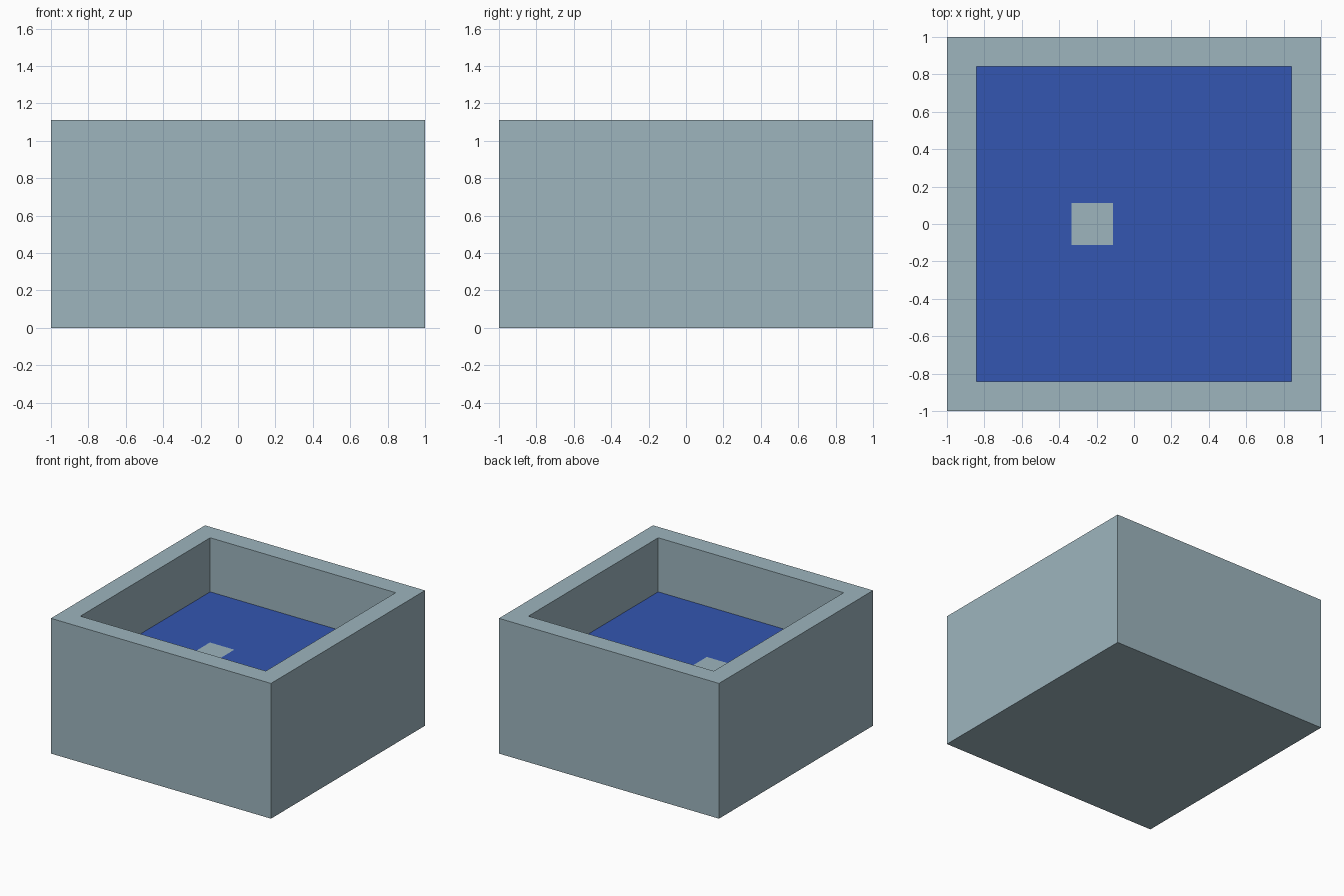
import bpy
import bmesh
from mathutils import Vector

cube = bpy.data.objects.get("Cube")
if cube:
    bpy.data.objects.remove(cube, do_unlink=True)

U = 1 / 9  # modelling unit: the block is 18 x 18 x 10 units


def make_material(name, rgb):
    mat = bpy.data.materials.new(name)
    mat.use_nodes = True
    color = (*rgb, 1)
    mat.diffuse_color = color
    mat.node_tree.nodes["Principled BSDF"].inputs["Base Color"].default_value = color
    return mat


stone = make_material("pale blue grey", (0.337, 0.462, 0.515))
blue = make_material("deep blue", (0.033, 0.093, 0.44))

# Solid block
bm = bmesh.new()
bmesh.ops.create_cube(bm, size=1)
bmesh.ops.scale(bm, vec=(18 * U, 18 * U, 10 * U), verts=bm.verts)
bmesh.ops.translate(bm, vec=(0, 0, 5 * U), verts=bm.verts)

# Square recess: inset the top for the rim, then sink its middle
top = max(bm.faces, key=lambda f: f.calc_center_median().z)
bmesh.ops.inset_region(bm, faces=[top], thickness=2 * U)
ring = list(top.edges)
bmesh.ops.delete(bm, geom=[top], context='FACES_ONLY')
walls = bmesh.ops.extrude_edge_only(bm, edges=ring)["geom"]
bottom_verts = [g for g in walls if isinstance(g, bmesh.types.BMVert)]
bottom_edges = [g for g in walls if isinstance(g, bmesh.types.BMEdge)
                and all(v in bottom_verts for v in g.verts)]
bmesh.ops.translate(bm, vec=(0, 0, -4 * U), verts=bottom_verts)
floor = bmesh.ops.contextual_create(bm, geom=bottom_edges)["faces"]

# Cut the floor along the borders of the small square patch
patch_center = Vector((-2 * U, 0, 6 * U))
for axis in (Vector((1, 0, 0)), Vector((0, 1, 0))):
    for side in (-U, U):
        geom = floor + list({e for f in floor for e in f.edges}) \
            + list({v for f in floor for v in f.verts})
        cut = bmesh.ops.bisect_plane(bm, geom=geom, plane_co=patch_center + axis * side,
                                     plane_no=axis)
        floor = [g for g in cut["geom"] if isinstance(g, bmesh.types.BMFace)]

# Blue floor with the patch left in the block colour
for f in floor:
    f.material_index = 0 if (f.calc_center_median() - patch_center).length < U / 2 else 1

bmesh.ops.recalc_face_normals(bm, faces=bm.faces)
mesh = bpy.data.meshes.new("basin")
bm.to_mesh(mesh)
bm.free()
mesh.materials.append(stone)
mesh.materials.append(blue)
basin = bpy.data.objects.new("basin", mesh)
bpy.context.collection.objects.link(basin)
